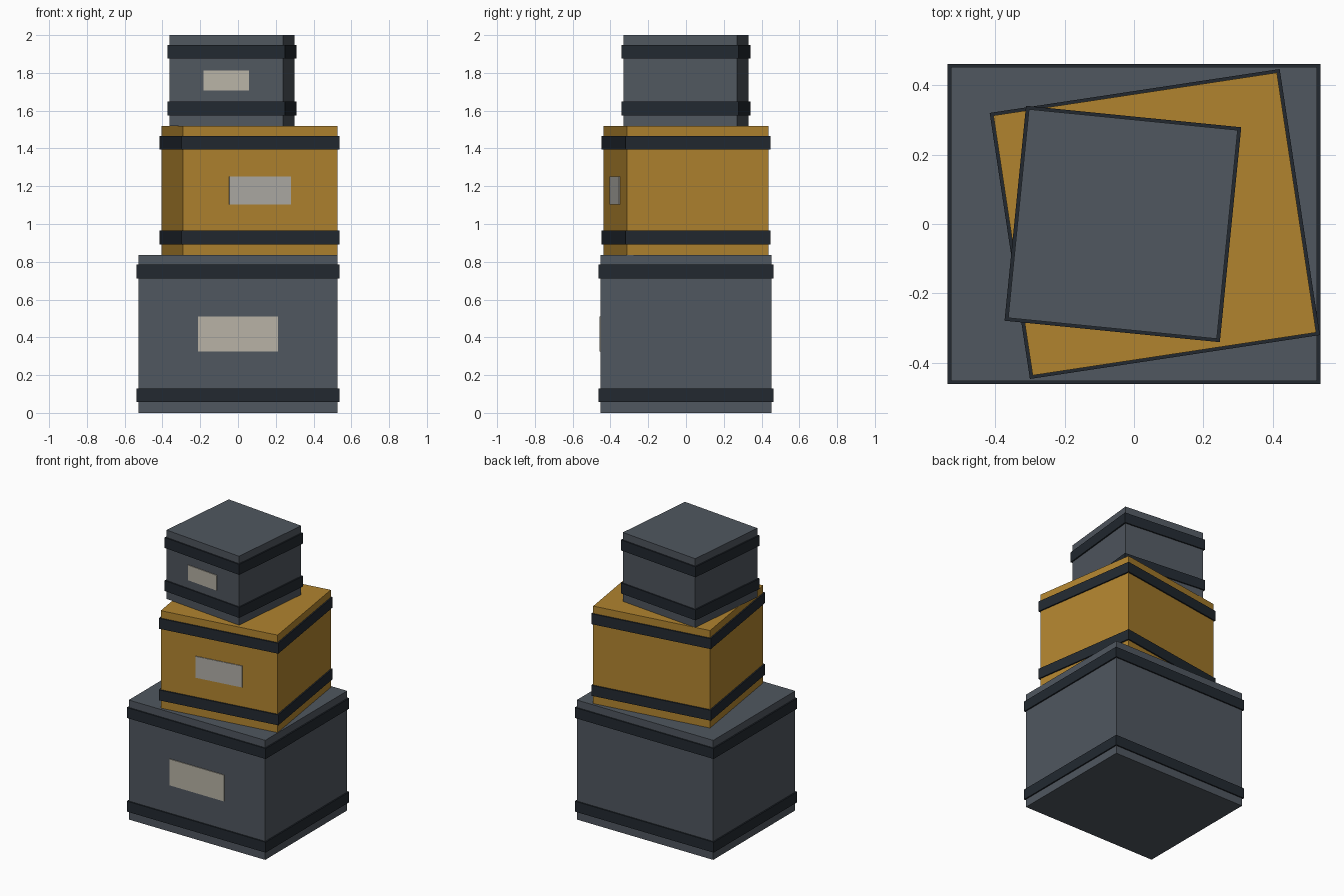
import bpy, bmesh
from math import radians
from mathutils import Matrix, Vector

if "Cube" in bpy.data.objects:
    bpy.data.objects.remove(bpy.data.objects["Cube"])


def material(name, rgb):
    m = bpy.data.materials.new(name)
    m.diffuse_color = (*rgb, 1)
    m.use_nodes = True
    m.node_tree.nodes["Principled BSDF"].inputs["Base Color"].default_value = m.diffuse_color
    return m


SLATE = material("slate", (0.08, 0.095, 0.115))
OCHRE = material("ochre", (0.44, 0.23, 0.028))
STRAP = material("dark_strap", (0.016, 0.022, 0.03))
CREAM = material("cream_label", (0.48, 0.45, 0.38))
PALE = material("pale_label", (0.43, 0.415, 0.38))


def block(name, size, offset, frame, mat):
    """Box of a given size, placed at an offset inside a crate's frame."""
    bm = bmesh.new()
    bmesh.ops.create_cube(bm, size=1, matrix=Matrix.Translation(offset) @ Matrix.Diagonal((*size, 1)))
    mesh = bpy.data.meshes.new(name)
    bm.to_mesh(mesh)
    bm.free()
    mesh.materials.append(mat)
    ob = bpy.data.objects.new(name, mesh)
    ob.matrix_world = frame
    bpy.context.collection.objects.link(ob)


def crate(name, x, z0, z1, w, d, angle, body_mat, label_mat):
    h = z1 - z0
    frame = Matrix.Translation((x, 0, z0)) @ Matrix.Rotation(radians(angle), 4, "Z")
    block(name + "_body", (w, d, h), Vector((0, 0, h / 2)), frame, body_mat)
    # straps near the bottom and top
    for part, z in (("lower", 0.093), ("upper", h - 0.088)):
        block(f"{name}_{part}_strap", (w + 0.019, d + 0.018, 0.073), Vector((0, 0, z)), frame, STRAP)
    # label on the front face
    block(name + "_label", (0.4 * w, 0.01, 0.22 * h), Vector((0, -d / 2, h / 2)), frame, label_mat)


crate("bottom_crate", 0, 0, 0.836, 1.056, 0.906, 0, SLATE, CREAM)
crate("middle_crate", 0.06, 0.836, 1.518, 0.827, 0.758, 8.6, OCHRE, PALE)
crate("top_crate", -0.032, 1.518, 2.0, 0.605, 0.605, -5.7, SLATE, CREAM)
